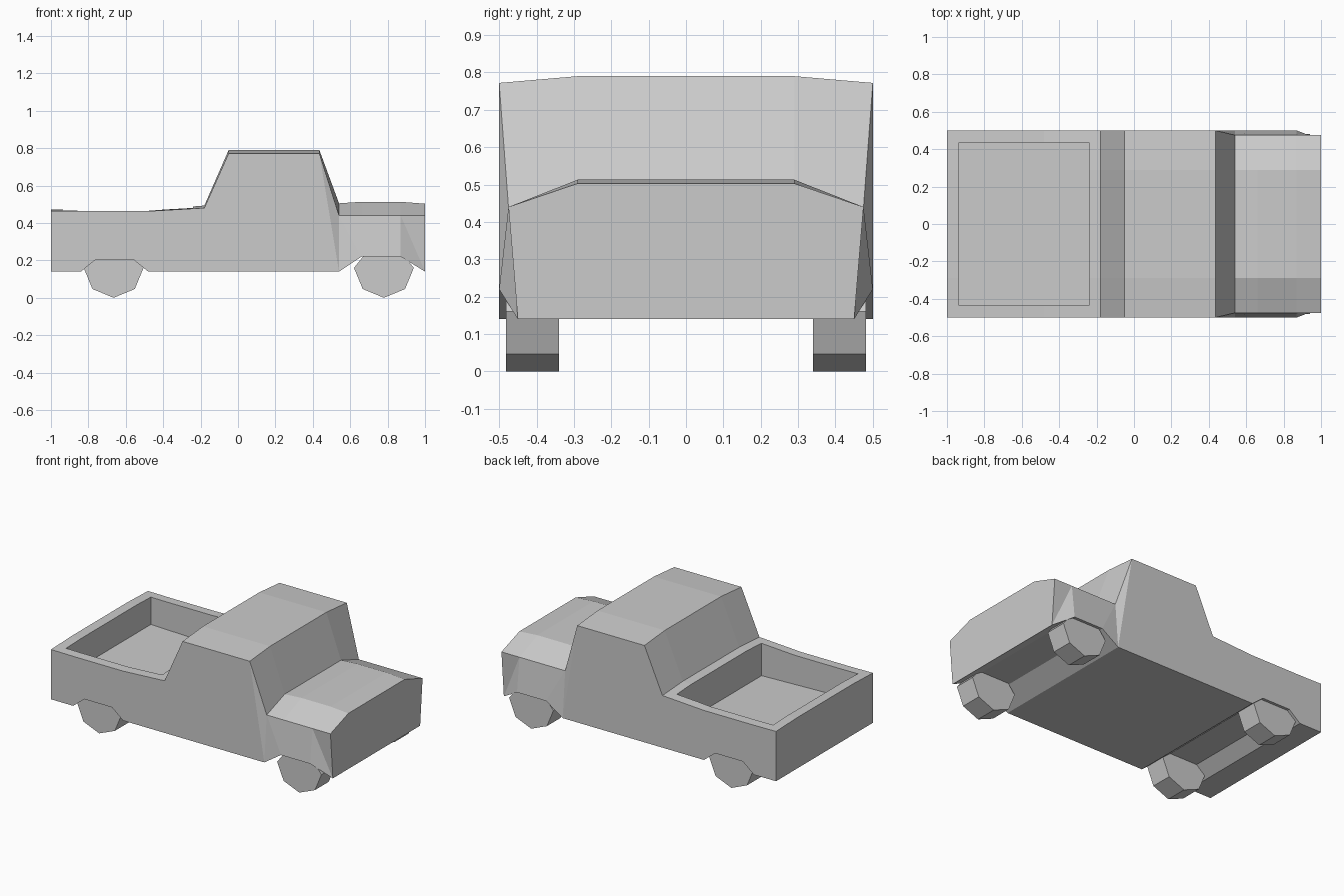
import bpy, bmesh
from math import sin, cos, pi, radians

if "Cube" in bpy.data.objects:
    bpy.data.objects.remove(bpy.data.objects["Cube"])


def make_object(name, bm):
    bmesh.ops.recalc_face_normals(bm, faces=bm.faces[:])
    me = bpy.data.meshes.new(name)
    bm.to_mesh(me)
    bm.free()
    ob = bpy.data.objects.new(name, me)
    bpy.context.collection.objects.link(ob)
    return ob


# Body stations: x, bottom half-width, bottom z, top half-width, edge z, crown z
STATIONS = [
    (-1.00, .50, .14, .50, .465, .472),
    (-0.84, .50, .14, .50, .463, .470),
    (-0.76, .50, .205, .50, .463, .470),
    (-0.56, .50, .205, .50, .463, .470),
    (-0.48, .50, .14, .50, .463, .470),
    (-0.18, .50, .14, .50, .48, .493),
    (-0.05, .50, .14, .50, .772, .79),
    (0.435, .50, .14, .50, .772, .79),
    (0.54, .50, .14, .475, .44, .505),
    (0.66, .50, .22, .475, .44, .513),
    (0.87, .50, .22, .475, .44, .513),
    (1.00, .45, .14, .475, .44, .503),
]
CROWN_Y = .29


def build_body():
    bm = bmesh.new()
    rings = []
    for x, bw, bz, tw, ez, cz in STATIONS:
        half = [(bw, bz), (tw, ez), (CROWN_Y, cz)]
        ring = half + [(-y, z) for y, z in reversed(half)]
        rings.append([bm.verts.new((x, y, z)) for y, z in ring])
    for a, b in zip(rings, rings[1:]):
        # sides are split so the cab pillar folds toward the wheel arch
        for bot, top in ((0, 1), (5, 4)):
            bm.faces.new((a[top], a[bot], b[bot]))
            bm.faces.new((a[top], b[bot], b[top]))
        # crowned top and underside
        for i, j in ((1, 2), (2, 3), (3, 4), (5, 0)):
            bm.faces.new((a[i], a[j], b[j], b[i]))
    bm.faces.new(rings[0])
    bm.faces.new(rings[-1])
    bmesh.ops.dissolve_limit(bm, angle_limit=radians(.2),
                             verts=bm.verts[:], edges=bm.edges[:])
    return make_object("truck_body", bm)


# Load bed cutter with a slightly sloping floor
def build_bed_cutter():
    bm = bmesh.new()
    bmesh.ops.create_cube(bm, size=1)
    for v in bm.verts:
        front = v.co.x > 0
        floor = .268 if front else .288
        v.co = (-.24 if front else -.935,
                .437 if v.co.y > 0 else -.437,
                .7 if v.co.z > 0 else floor)
    ob = make_object("bed_cutter", bm)
    ob.hide_render = True
    ob.hide_set(True)
    ob.display_type = 'WIRE'
    return ob


# Eight-sided wheel, its top flattened where it meets the arch
def build_wheel(name, x, side, arch_z):
    r = .16
    pts = [(x + r * sin(k * pi / 4), r - r * cos(k * pi / 4))
           for k in range(8) if k != 4]
    pts = [(px, min(pz, arch_z + .005)) for px, pz in pts]
    # keep the flattened top inside the arch
    pts = [(x + (px - x) * (.95 if pz > r + .01 else 1), pz) for px, pz in pts]
    bm = bmesh.new()
    inner = [bm.verts.new((px, side * .34, pz)) for px, pz in pts]
    outer = [bm.verts.new((px, side * .482, pz)) for px, pz in pts]
    bm.faces.new(inner)
    bm.faces.new(outer)
    n = len(pts)
    for i in range(n):
        j = (i + 1) % n
        bm.faces.new((inner[i], inner[j], outer[j], outer[i]))
    return make_object(name, bm)


body = build_body()
cut = body.modifiers.new("load_bed", 'BOOLEAN')
cut.operation = 'DIFFERENCE'
cut.solver = 'EXACT'
cut.object = build_bed_cutter()

for axle, x, arch_z in (("rear", -.665, .205), ("front", .78, .22)):
    for label, side in (("near", -1), ("far", 1)):
        build_wheel(f"{axle}_wheel_{label}", x, side, arch_z)
